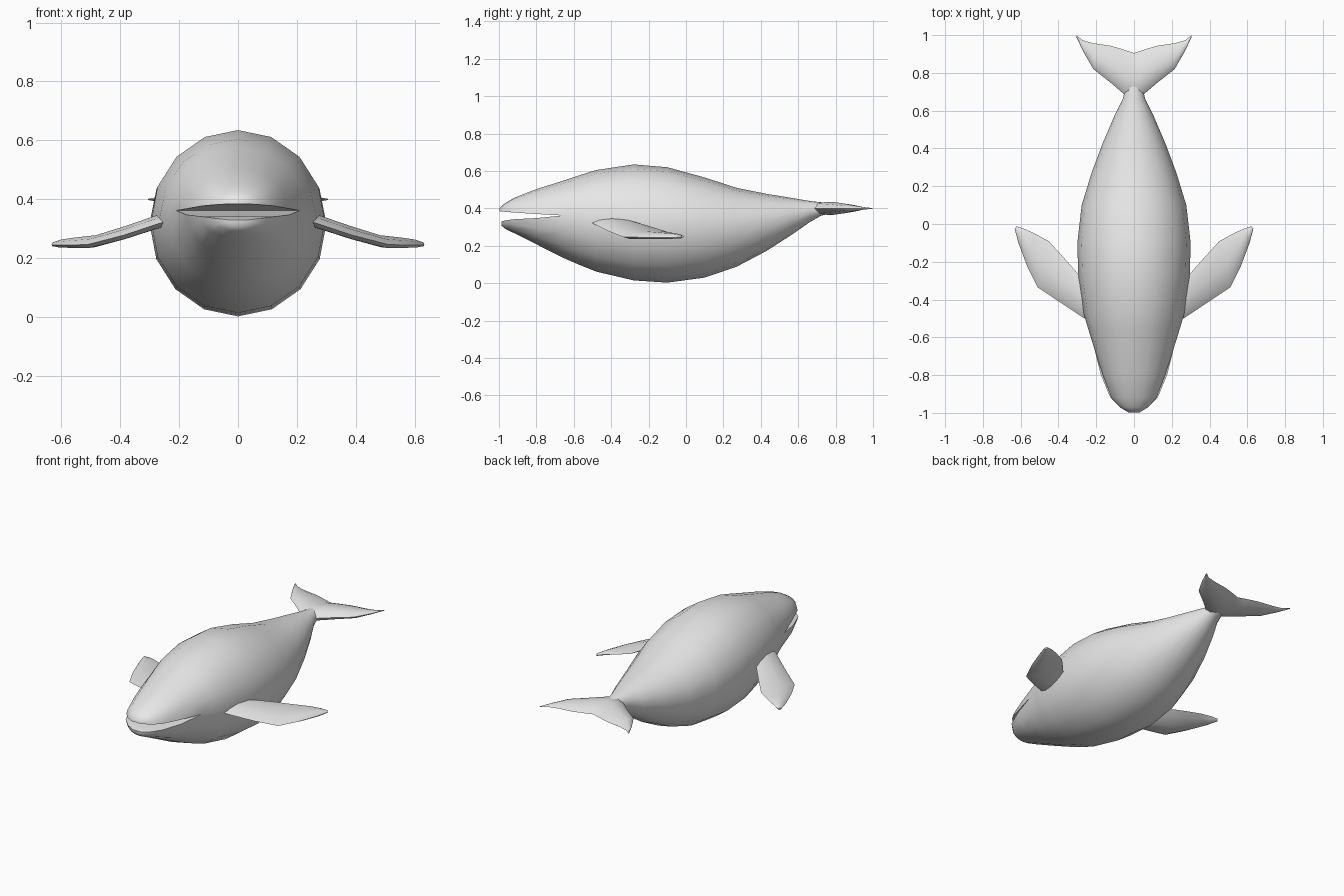
import bpy, bmesh, math
from mathutils import Vector

cube = bpy.data.objects.get("Cube")
if cube:
    bpy.data.objects.remove(cube, do_unlink=True)

# Single skin colour
SKIN = (0.8, 0.8, 0.8, 1.0)
skin = bpy.data.materials.new("grey_skin")
skin.use_nodes = True
skin.diffuse_color = SKIN
skin.node_tree.nodes["Principled BSDF"].inputs["Base Color"].default_value = SKIN

SEG = 16  # sides of the body


def loft(bm, rings):
    """Join successive closed rings of vertices with quads."""
    for a, b in zip(rings, rings[1:]):
        n = len(a)
        for i in range(n):
            j = (i + 1) % n
            bm.faces.new((a[i], a[j], b[j], b[i]))


def finish(bm, name):
    """Turn the bmesh into a smooth-shaded object."""
    bmesh.ops.recalc_face_normals(bm, faces=bm.faces)
    mesh = bpy.data.meshes.new(name)
    bm.to_mesh(mesh)
    bm.free()
    mesh.materials.append(skin)
    ob = bpy.data.objects.new(name, mesh)
    bpy.context.collection.objects.link(ob)
    bpy.ops.object.select_all(action='DESELECT')
    ob.select_set(True)
    bpy.context.view_layer.objects.active = ob
    bpy.ops.object.shade_smooth_by_angle(angle=math.radians(55))
    return ob


def arc(bm, y, mid, top, bottom, half, first, last):
    """Part of a body cross-section, from side number first to last."""
    verts = []
    for i in range(first, last + 1):
        a = 2 * math.pi * i / SEG
        s = math.sin(a)
        rise = top - mid if s >= 0 else mid - bottom
        verts.append(bm.verts.new((half * math.cos(a), y, mid + rise * s)))
    return verts


# Body stations: y, widest height, top, bottom, half width
BODY = [
    (-0.66, 0.362, 0.547, 0.137, 0.210),
    (-0.57, 0.348, 0.577, 0.098, 0.238),
    (-0.48, 0.340, 0.605, 0.062, 0.265),
    (-0.28, 0.325, 0.635, 0.015, 0.295),
    (-0.10, 0.318, 0.620, 0.003, 0.300),
    (0.10, 0.310, 0.565, 0.030, 0.277),
    (0.27, 0.310, 0.510, 0.088, 0.225),
    (0.43, 0.330, 0.478, 0.172, 0.165),
    (0.57, 0.360, 0.455, 0.262, 0.105),
    (0.66, 0.385, 0.440, 0.325, 0.060),
    (0.72, 0.398, 0.433, 0.360, 0.045),
    (0.80, 0.400, 0.420, 0.380, 0.020),
]
# Jaw stations: y, lip height, outer height, half width
UPPER_JAW = [
    (-0.997, 0.385, 0.402, 0.030),
    (-0.970, 0.382, 0.426, 0.075),
    (-0.920, 0.378, 0.456, 0.120),
    (-0.800, 0.370, 0.503, 0.165),
]
LOWER_JAW = [
    (-0.987, 0.330, 0.308, 0.030),
    (-0.965, 0.336, 0.290, 0.078),
    (-0.920, 0.342, 0.268, 0.125),
    (-0.800, 0.348, 0.208, 0.175),
]

# Body with open mouth: both jaws meet at the first full ring
bm = bmesh.new()
rings = [arc(bm, *st, 0, SEG - 1) for st in BODY]
loft(bm, rings)
bm.faces.new(rings[-1])
half = SEG // 2
upper = [arc(bm, y, lip, out, lip, w, 0, half) for y, lip, out, w in UPPER_JAW]
lower = [arc(bm, y, lip, lip, out, w, half, SEG) for y, lip, out, w in LOWER_JAW]
root = rings[0]
loft(bm, upper + [root[:half + 1]])
loft(bm, lower + [root[half:] + [root[0]]])
bm.faces.new(upper[0])
bm.faces.new(lower[0])
finish(bm, "body")

# Fin cross-section: fraction along chord, fraction of half thickness
FOIL = [(0, 0), (0.15, 0.75), (0.45, 1), (0.8, 0.6),
        (1, 0), (0.8, -0.6), (0.45, -1), (0.15, -0.75)]


def fin(name, sections):
    """Loft foil sections given as leading point, trailing point, thickness."""
    bm = bmesh.new()
    rings = []
    for lead, trail, thick in sections:
        lead, trail = Vector(lead), Vector(trail)
        rings.append([bm.verts.new(lead.lerp(trail, u) + Vector((0, 0, t * thick / 2)))
                      for u, t in FOIL])
    loft(bm, rings)
    bm.faces.new(rings[0])
    bm.faces.new(rings[-1])
    return finish(bm, name)


# Tail flukes: x, leading y, trailing y, thickness, mirrored across the middle
FLUKE = [
    (0.0, 0.640, 0.905, 0.070),
    (0.05, 0.685, 0.922, 0.068),
    (0.12, 0.745, 0.943, 0.056),
    (0.215, 0.820, 0.957, 0.036),
    (0.270, 0.915, 0.972, 0.016),
    (0.305, 0.990, 1.000, 0.004),
]
span = [(-x, a, b, t) for x, a, b, t in reversed(FLUKE[1:])] + FLUKE
fin("tail_flukes", [((x, a, 0.4), (x, b, 0.4), t) for x, a, b, t in span])

# Flippers: leading point, trailing point, thickness
FLIPPER = [
    ((0.17, -0.545, 0.345), (0.22, -0.290, 0.345), 0.050),
    ((0.27, -0.495, 0.318), (0.295, -0.265, 0.325), 0.046),
    ((0.39, -0.415, 0.278), (0.37, -0.180, 0.300), 0.044),
    ((0.51, -0.335, 0.247), (0.45, -0.092, 0.272), 0.040),
    ((0.567, -0.220, 0.245), (0.53, -0.048, 0.265), 0.034),
    ((0.612, -0.100, 0.245), (0.585, -0.024, 0.258), 0.026),
    ((0.632, -0.025, 0.246), (0.622, -0.012, 0.250), 0.014),
]
for name, side in (("left_flipper", 1), ("right_flipper", -1)):
    fin(name, [((side * a[0], *a[1:]), (side * b[0], *b[1:]), t) for a, b, t in FLIPPER])
